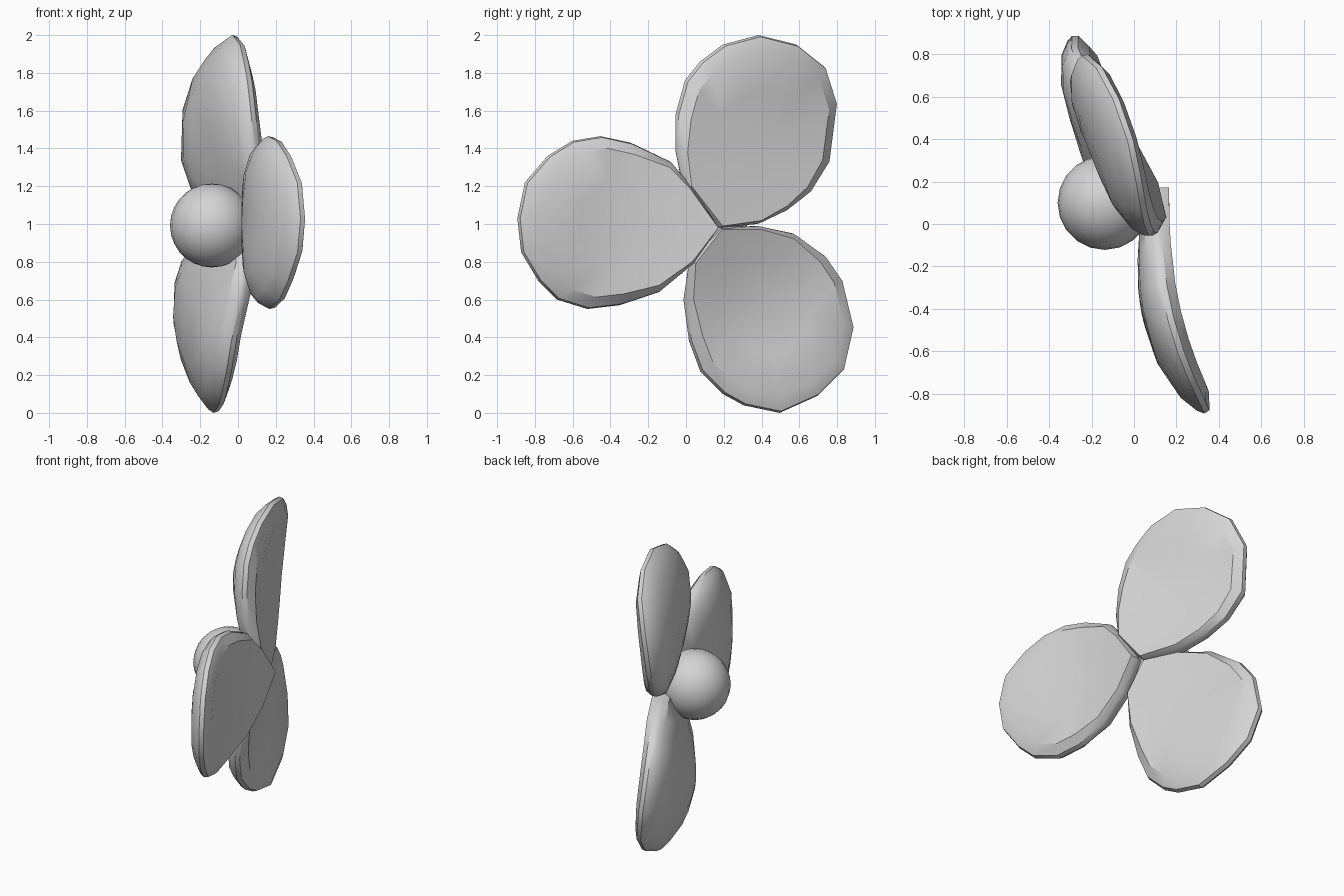
import bpy, bmesh, math
from mathutils import Vector

if "Cube" in bpy.data.objects:
    bpy.data.objects.remove(bpy.data.objects["Cube"])

grey = bpy.data.materials.new("light grey")
grey.diffuse_color = (0.66, 0.66, 0.66, 1)
grey.use_nodes = True
grey.node_tree.nodes["Principled BSDF"].inputs["Base Color"].default_value = grey.diffuse_color

HUB = Vector((0.17, 0.98))   # y, z where the petals meet
LENGTH = 1.06


def finish(bm, name, angle):
    bmesh.ops.recalc_face_normals(bm, faces=bm.faces[:])
    mesh = bpy.data.meshes.new(name)
    bm.to_mesh(mesh)
    bm.free()
    obj = bpy.data.objects.new(name, mesh)
    bpy.context.collection.objects.link(obj)
    mesh.materials.append(grey)
    bpy.ops.object.select_all(action='DESELECT')
    obj.select_set(True)
    bpy.context.view_layer.objects.active = obj
    bpy.ops.object.shade_smooth_by_angle(angle=math.radians(angle))


# Cross-section from back centre to front centre: (outline scale, thickness offset)
SECTION = [(0.5, 0.052), (0.86, 0.056), (0.985, 0.015), (1.0, -0.015), (0.97, -0.04),
           (0.86, -0.08), (0.6, -0.115), (0.3, -0.122)]


def petal(name, outline, slope, surface):
    """Loft scaled outlines through the section, following the petal's curved mid surface."""
    points = [Vector(p) for p in outline]
    tip = max(points, key=lambda p: (p - HUB).length)
    axis = (tip - HUB).normalized()
    centre = HUB + 0.42 * (tip - HUB)
    normal = Vector((1, slope, 0)).normalized()

    def along(p):
        return max(0.0, (p - HUB).dot(axis) / LENGTH)

    def place(p, offset):
        t = along(p)
        if offset < 0:   # front is thinner near the root
            offset *= 0.65 + 0.35 * min(1.0, 2 * t)
        return Vector((surface(p.x, t), p.x, p.y)) + normal * offset

    def inset(p, s):
        # outer rings keep their full reach at the root
        if s > 0.85:
            s = 1 - (1 - s) * min(1.0, 0.15 + 2 * along(p))
        return centre + (p - centre) * s

    bm = bmesh.new()
    rings = [[bm.verts.new(place(inset(p, s), d)) for p in points] for s, d in SECTION]
    n = len(points)
    for a, b in zip(rings, rings[1:]):
        for i in range(n):
            j = (i + 1) % n
            bm.faces.new((a[i], a[j], b[j], b[i]))
    for ring, d in ((rings[0], 0.05), (rings[-1], -0.125)):
        mid = bm.verts.new(place(centre, d))
        for i in range(n):
            bm.faces.new((ring[i], ring[(i + 1) % n], mid))
    finish(bm, name, 32)


def curl(t, middle, root, tip):
    """Lift towards the root and the tip on either side of the middle."""
    return (tip if t > middle else root) * (t - middle) ** 2


# Front petal, curling back towards its tip
petal("front_petal",
      [(0.17, 0.98), (0.04, 0.79), (-0.14, 0.64), (-0.35, 0.57), (-0.52, 0.55),
       (-0.68, 0.6), (-0.78, 0.7), (-0.87, 0.85), (-0.89, 1.03), (-0.85, 1.22),
       (-0.73, 1.36), (-0.6, 1.44), (-0.45, 1.465), (-0.29, 1.43), (-0.08, 1.33), (0.03, 1.2)],
      0.2, lambda y, t: 0.11 + 0.235 * t ** 2.6)

# Upper petal
petal("upper_petal",
      [(0.17, 0.98), (-0.01, 1.19), (-0.05, 1.38), (-0.05, 1.58), (0.0, 1.76),
       (0.08, 1.86), (0.2, 1.95), (0.39, 2.0), (0.59, 1.95), (0.74, 1.83),
       (0.8, 1.64), (0.76, 1.33), (0.66, 1.17), (0.53, 1.07), (0.38, 1.0)],
      0.41, lambda y, t: 0.06 - 0.41 * y + curl(t, 0.53, 0.27, 0.45))

# Lower petal
petal("lower_petal",
      [(0.17, 0.98), (0.02, 0.8), (-0.01, 0.6), (0.02, 0.38), (0.08, 0.22),
       (0.2, 0.1), (0.31, 0.04), (0.5, 0.0), (0.7, 0.09), (0.84, 0.23),
       (0.89, 0.45), (0.83, 0.7), (0.74, 0.83), (0.57, 0.95), (0.38, 0.99)],
      0.31, lambda y, t: -0.022 - 0.31 * y + curl(t, 0.55, 0.36, 0.38))

# Round centre in front of the petals
bm = bmesh.new()
bmesh.ops.create_uvsphere(bm, u_segments=20, v_segments=14, radius=0.222)
bmesh.ops.translate(bm, verts=bm.verts[:], vec=(-0.138, 0.1, 0.992))
finish(bm, "centre_ball", 60)
